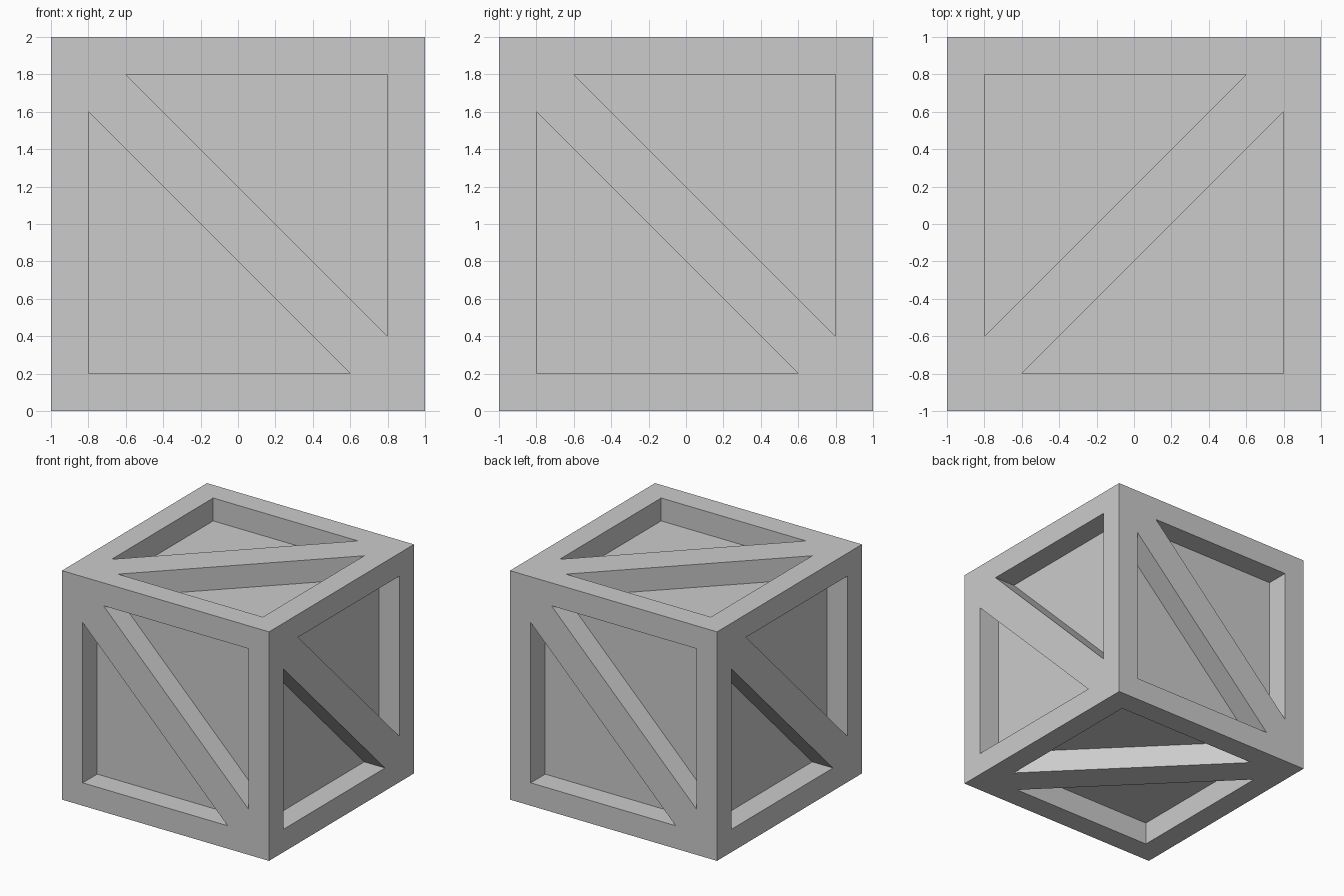
import bpy, bmesh
from mathutils import Vector

if "Cube" in bpy.data.objects:
    bpy.data.objects.remove(bpy.data.objects["Cube"])

H = 1.0       # half size of the crate
R = 0.8       # inner edge of the frame rails
E = 0.6       # where the diagonal brace meets the rails
DEPTH = 0.2   # depth of the sunken panels


def add_side(bm, u, v):
    """One crate side: rails, diagonal brace and two sunken triangular panels."""
    u, v = Vector(u), Vector(v)
    n = u.cross(v)
    cache = {}

    def vert(p, drop=0.0, tag=None):
        key = (p, drop, tag)
        if key not in cache:
            co = u * p[0] + v * p[1] + n * (H - drop) + Vector((0, 0, H))
            cache[key] = bm.verts.new(co)
        if abs(p[0]) == H and abs(p[1]) == H:
            corners.add(cache[key])
        return cache[key]

    # diagonal brace, corner to corner
    brace = [(-H, H), (-R, E), (E, -R), (H, -H), (R, -E), (-E, R)]
    bm.faces.new([vert(p) for p in brace])

    for s in (1, -1):  # the two halves are half-turns of each other
        def pt(a, b):
            return (s * a, s * b)

        # frame rails
        for rail in ([(-H, H), (-H, -H), (-R, -R), (-R, E)],
                     [(-H, -H), (H, -H), (E, -R), (-R, -R)]):
            bm.faces.new([vert(pt(*p)) for p in rail])

        # pocket walls and floor
        tri = [pt(-R, E), pt(-R, -R), pt(E, -R)]
        for i in range(3):
            a, b = tri[i], tri[(i + 1) % 3]
            bm.faces.new([vert(a), vert(b),
                          vert(b, DEPTH, s), vert(a, DEPTH, s)])
        bm.faces.new([vert(p, DEPTH, s) for p in tri])


# in-plane right and up axes of each side
SIDES = [
    ((1, 0, 0), (0, 0, 1)),    # front
    ((0, 1, 0), (0, 0, 1)),    # right
    ((-1, 0, 0), (0, 0, 1)),   # back
    ((0, -1, 0), (0, 0, 1)),   # left
    ((0, 1, 0), (-1, 0, 0)),   # top
    ((0, 1, 0), (1, 0, 0)),    # bottom
]

bm = bmesh.new()
corners = set()
for u, v in SIDES:
    add_side(bm, u, v)

# weld the sides at the cube corners only
bmesh.ops.remove_doubles(bm, verts=list(corners), dist=0.001)

mesh = bpy.data.meshes.new("crate")
bm.to_mesh(mesh)
bm.free()
crate = bpy.data.objects.new("crate", mesh)
bpy.context.collection.objects.link(crate)
